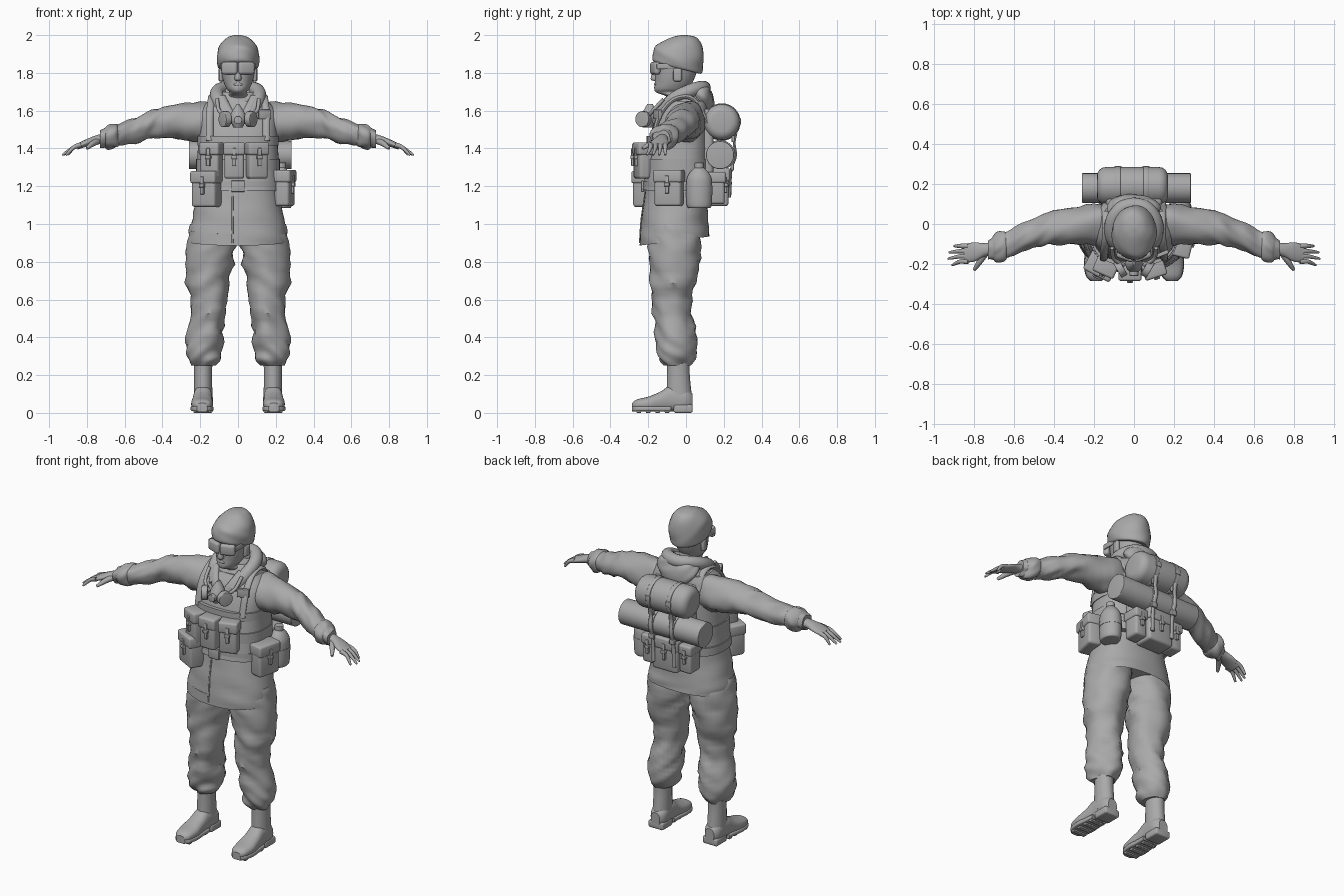
import bpy, bmesh
from math import radians, sin, cos, pi, copysign
from mathutils import Vector, Matrix, noise

if "Cube" in bpy.data.objects:
    bpy.data.objects.remove(bpy.data.objects["Cube"])

GREY = (.4, .4, .4, 1)
cloth = bpy.data.materials.new("plain_grey")
cloth.use_nodes = True
cloth.diffuse_color = GREY
cloth.node_tree.nodes["Principled BSDF"].inputs["Base Color"].default_value = GREY
parts = []
SIDES = {"left": 1, "right": -1}
ACROSS, UP, FORWARD = Vector((1, 0, 0)), Vector((0, 0, 1)), Vector((0, -1, 0))


def finish(name, bm, side=1):
    """Turn a bmesh into an object, flipping it across x when side is negative."""
    for vert in bm.verts:
        vert.co.x *= side
    bmesh.ops.recalc_face_normals(bm, faces=bm.faces)
    mesh = bpy.data.meshes.new(name)
    bm.to_mesh(mesh)
    bm.free()
    mesh.materials.append(cloth)
    obj = bpy.data.objects.new(name, mesh)
    bpy.context.collection.objects.link(obj)
    parts.append(obj)


def spline(rows, steps):
    """Smooth interpolation through rows of numbers."""
    result = []
    for i in range(len(rows) - 1):
        window = (rows[max(i - 1, 0)], rows[i], rows[i + 1], rows[min(i + 2, len(rows) - 1)])
        for t in [step / steps for step in range(steps)]:
            result.append([q + t / 2 * (r - p + t * (2 * p - 5 * q + 4 * r - s + t * (3 * (q - r) + s - p)))
                           for p, q, r, s in zip(*window)])
    return result + [rows[-1]]


def skin(bm, loops):
    """Bridge neighbouring loops and close both ends; returns the first cap."""
    for low, high in zip(loops, loops[1:]):
        for k in range(len(low)):
            bm.faces.new((low[k - 1], low[k], high[k], high[k - 1]))
    bm.faces.new(loops[-1])
    return bm.faces.new(loops[0])


def loft(name, rings, axis="Z", side=1, power=2, wrinkle=0, sides=32, hollow=0):
    """Rings are (position, centre a, centre b, radius a, radius b, optional tilt)."""
    bm = bmesh.new()
    loops = []
    for pos, ca, cb, ra, rb, tilt in spline([(*ring, 0)[:6] for ring in rings], 5):
        loop = []
        for angle in [2 * pi * k / sides for k in range(sides)]:
            u, w = [copysign(abs(f) ** (2 / power), f) for f in (cos(angle), sin(angle))]
            fold = wrinkle * noise.noise(Vector((cos(angle), sin(angle), pos * 17 + sin(angle + 1))))
            a, b, p = ca + u * (ra + fold), cb + w * (rb + fold), pos + tilt * w * rb
            loop.append(bm.verts.new({"Z": (a, b, p), "X": (p, a, b), "Y": (a, p, b)}[axis]))
        loops.append(loop)
    cap = skin(bm, loops)
    if hollow:
        bmesh.ops.recalc_face_normals(bm, faces=bm.faces)
        bmesh.ops.inset_individual(bm, faces=[cap], thickness=.01, depth=-hollow)
    finish(name, bm, side)


def tube(name, points, radius, side=1, flat=1, taper=0):
    """Sweep along points; flat squashes the section, taper thins the far end."""
    bm = bmesh.new()
    rows = [Vector(row) for row in spline(points, 5)]
    loops = []
    for i, row in enumerate(rows):
        along = rows[min(i + 1, len(rows) - 1)] - rows[max(i - 1, 0)]
        spin = UP.rotation_difference(along)
        size = radius * (1 - taper * (i / (len(rows) - 1)) ** 2)
        loops.append([bm.verts.new(row + spin @ Vector((cos(k * pi / 6) * size, sin(k * pi / 6) * size * flat, 0)))
                      for k in range(12)])
    skin(bm, loops)
    finish(name, bm, side)


def box(name, centre, size, turn=0, bevel=.004, side=1):
    bm = bmesh.new()
    bmesh.ops.create_cube(bm, size=1)
    bmesh.ops.scale(bm, vec=size, verts=bm.verts)
    bmesh.ops.bevel(bm, geom=bm.edges[:], offset=bevel, segments=3, profile=.5, affect="EDGES")
    bm.transform(Matrix.Translation(centre) @ Matrix.Rotation(radians(turn), 4, "Z"))
    finish(name, bm, side)


def drum(name, centre, direction, radius, depth, bevel=.004, side=1):
    """Cylinder pointing along a direction, with softened rims."""
    bm = bmesh.new()
    bmesh.ops.create_cone(bm, cap_ends=True, segments=32, radius1=radius, radius2=radius, depth=depth)
    rims = [e for e in bm.edges if abs(e.verts[0].co.z - e.verts[1].co.z) < depth / 2]
    bmesh.ops.bevel(bm, geom=rims, offset=bevel, segments=4, profile=.5, affect="EDGES")
    bm.transform(Matrix.Translation(centre) @ Vector(direction).to_track_quat("Z", "Y").to_matrix().to_4x4())
    finish(name, bm, side)


def pouch(name, centre, size, turn):
    """Pocket with a closing flap, strap and buckle on its outer face."""
    middle, (width, depth, height) = Vector(centre), size
    outward = Matrix.Rotation(radians(turn), 3, "Z") @ FORWARD
    front = middle + outward * depth / 2 + UP * height * .1
    box(name, middle, size, turn, bevel=.015)
    box(name + "_flap", middle + UP * height / 3, (width + .01, depth + .015, height * .35), turn, bevel=.012)
    box(name + "_strap", front, (.02, .025, height / 2), turn)
    box(name + "_buckle", front, (.03, .035, .02), turn)


# Coat, vest and belts
torso = [(1.18, 0, -.055, .215, .16), (1.45, 0, -.035, .2, .145), (1.58, 0, -.015, .2, .125), (1.65, 0, 0, .15, .1)]
loft("coat", [(.91, 0, -.06, .26, .185, .13), (1, 0, -.06, .25, .18, .06), *torso, (1.7, 0, 0, .09, .08)],
     power=2.3, wrinkle=.008, sides=48, hollow=.06)
loft("vest", [(z, x, y, wide + .01, deep + .012) for z, x, y, wide, deep in torso], power=2.6, wrinkle=.004, sides=48)
for name, z, height, wide in (("belt", 1.2, .05, .23), ("waist_band", 1.31, .07, .222), ("chest_band", 1.44, .05, .215)):
    loft(name, [(z + end * height / 2, 0, -.045, wide, wide - .05) for end in (-1, 1)], power=2.5, sides=48)
box("belt_buckle", (0, -.23, 1.2), (.07, .015, .06))
tube("coat_seam", [(-.03, -.244, .9), (-.03, -.235, 1.03), (-.03, -.212, 1.18)], .005)
box("chest_patch", (.14, -.15, 1.58), (.07, .02, .05), turn=22)

for label, s in SIDES.items():
    # Shoulder strap
    tube(label + "_shoulder_strap", [(.15, -.175, 1.44), (.15, -.14, 1.57), (.14, -.06, 1.66), (.14, .04, 1.66),
                                     (.14, .12, 1.52)], .02, s, flat=.6)
    # Sleeve, cuff and hand
    loft(label + "_sleeve", [(.1, 0, 1.55, .09, .09), (.2, 0, 1.54, .1, .107), (.4, -.02, 1.54, .085, .08),
                             (.5, -.045, 1.51, .075, .07), (.6, -.085, 1.48, .07, .06), (.67, -.115, 1.47, .064, .058),
                             (.73, -.13, 1.45, .05, .045)], "X", s, wrinkle=.016)
    loft(label + "_cuff", [(.63, -.1, 1.47, .06, .055), (.65, -.11, 1.47, .074, .068), (.69, -.12, 1.46, .07, .062),
                           (.71, -.12, 1.46, .05, .045)], "X", s, wrinkle=.018)
    loft(label + "_palm", [(.7, -.12, 1.455, .03, .027), (.75, -.13, 1.445, .034, .025), (.8, -.14, 1.43, .048, .02),
                           (.85, -.147, 1.41, .046, .016)], "X", s)
    for i, (finger, reach) in enumerate({"little": .9, "ring": .925, "middle": .93, "index": .91}.items()):
        y = -.11 - .026 * i
        tube(f"{label}_{finger}_finger", [(.83, y, 1.42), (.87, y, 1.405), (reach, y - .006 * i, 1.365)], .013, s, taper=.6)
    tube(label + "_thumb", [(.74, -.14, 1.44), (.77, -.185, 1.425), (.8, -.23, 1.4)], .018, s, taper=.6)
    # Trouser leg
    loft(label + "_trouser_leg", [(1, .13, -.06, .12, .125), (.88, .143, -.06, .13, .138), (.72, .16, -.065, .118, .126),
                                  (.56, .155, -.075, .092, .1), (.4, .175, -.05, .098, .11), (.3, .18, -.05, .092, .1),
                                  (.25, .18, -.045, .06, .07)], side=s, wrinkle=.022)
    # Boot
    loft(label + "_boot_shaft", [(.28, .185, -.04, .05, .06), (.2, .185, -.04, .048, .06), (.05, .185, -.035, .05, .07)],
         side=s)
    foot = [(.035, .184, .06, .03, .04), (0, .184, .07, .05, .058), (-.08, .186, .075, .05, .068),
            (-.14, .189, .06, .053, .05), (-.2, .19, .048, .058, .038), (-.26, .19, .043, .048, .028),
            (-.285, .19, .038, .025, .015)]
    loft(label + "_boot_foot", foot, "Y", s, power=2.4)
    loft(label + "_boot_sole", [(y, x, .022, wide + .003, .014) for y, x, z, wide, tall in foot[2:]], "Y", s, power=5)
    box(label + "_boot_heel", (.184, -.015, .022), (.1, .1, .044), bevel=.01, side=s)
    for row in range(4):
        box(label + "_sole_lug", (.19, -.1 - row * .05, .008), (.09, .025, .016), side=s)
    # Goggles and ear
    box(label + "_goggle_lens", (.044, -.163, 1.825), (.088, .035, .066), turn=20, bevel=.014, side=s)
    box(label + "_goggle_arm", (.09, -.1, 1.835), (.01, .11, .03), side=s)
    box(label + "_ear", (.09, -.045, 1.79), (.024, .045, .07), turn=-10, bevel=.01, side=s)
    # Hanging mask filter, neck strap and lapel
    drum(label + "_mask_filter", (.068, -.225, 1.555), (.85, -.5, 0), .042, .035, side=s)
    tube(label + "_mask_strap", [(.11, -.12, 1.66), (.1, -.175, 1.6), (.05, -.205, 1.56)], .01, s)
    tube(label + "_coat_lapel", [(.02, -.165, 1.54), (.055, -.145, 1.6), (.09, -.09, 1.67)], .025, s, flat=.6)

# Hanging mask body
loft("mask_body", [(1.51, 0, -.2, .022, .03), (1.55, 0, -.2, .042, .045), (1.59, 0, -.195, .035, .035),
                   (1.635, 0, -.19, .006, .015)])
drum("mask_valve", (0, -.245, 1.55), FORWARD, .022, .03)

# Head and face
loft("head", [(1.6, 0, -.015, .07, .075), (1.67, 0, -.03, .064, .07), (1.695, 0, -.075, .045, .08),
              (1.715, 0, -.078, .06, .09), (1.75, 0, -.065, .076, .1), (1.8, 0, -.055, .088, .11),
              (1.88, 0, -.045, .095, .12), (1.94, 0, -.03, .07, .09)])
loft("nose", [(1.758, 0, -.16, .01, .01), (1.77, 0, -.167, .018, .02), (1.83, 0, -.16, .01, .01)])
loft("lips", [(1.728, 0, -.155, .01, .01), (1.738, 0, -.157, .026, .012), (1.748, 0, -.157, .01, .01)])

# Knitted cap
loft("cap", [(1.825, 0, -.045, .1, .12, -.25), (1.84, 0, -.045, .108, .132, -.25), (1.89, 0, -.04, .112, .134, -.2),
             (1.93, 0, -.035, .105, .124, -.1), (1.965, 0, -.025, .083, .1), (1.99, 0, -.01, .052, .064),
             (2, 0, -.01, .015, .02)], wrinkle=.007)

# Collar and folded hood
loft("collar", [(1.58, 0, -.03, .11, .105), (1.64, 0, -.025, .09, .09), (1.69, 0, -.015, .08, .08, .2)], wrinkle=.012)
rim = [(.06, -.13, 1.58), (.105, -.07, 1.655), (.108, .01, 1.7), (.065, .075, 1.72)]
tube("hood_rim", [*rim, (0, .095, 1.72), *[(-x, y, z) for x, y, z in reversed(rim)]], .037)
loft("hood", [(1.56, 0, .125, .02, .012), (1.6, 0, .11, .075, .035), (1.66, 0, .085, .125, .06), (1.71, 0, .07, .12, .06),
              (1.74, 0, .06, .07, .04)], wrinkle=.02)

# Front and side pouches
ammo = (.105, .075, .19)
pouch("centre_ammo_pouch", (-.02, -.24, 1.335), ammo, 0)
pouch("left_ammo_pouch", (.1, -.225, 1.335), ammo, 18)
pouch("right_ammo_pouch", (-.14, -.213, 1.335), ammo, -24)
pouch("right_utility_pouch", (-.165, -.21, 1.185), (.14, .095, .19), -28)
pouch("left_utility_pouch", (.247, -.09, 1.19), (.145, .08, .19), 76)

# Canteen
loft("canteen", [(z, .23, .07, r, r * 1.2) for z, r in ((1.085, .04), (1.1, .055), (1.22, .057), (1.265, .046), (1.3, .02))])
drum("canteen_cap", (.23, .07, 1.31), UP, .025, .03)
loft("canteen_strap", [(z, .23, .07, .06, .071) for z in (1.17, 1.195)])

# Back pack: upper roll, bedroll, lower pockets and straps
drum("upper_pack_roll", (-.008, .19, 1.54), ACROSS, .095, .355, bevel=.045)
drum("bedroll", (.012, .18, 1.365), ACROSS, .074, .545)
box("pack_frame", (0, .11, 1.4), (.28, .07, .42), bevel=.02)
pouch("pack_centre_pocket", (-.01, .165, 1.195), (.17, .12, .2), 180)
for label, s in SIDES.items():
    pouch(label + "_pack_pocket", (s * .125 - .01, .155, 1.19), (.08, .1, .17), 180)
    x = s * .07 - .01
    drum(label + "_upper_pack_strap", (x, .19, 1.54), ACROSS, .099, .026)
    drum(label + "_bedroll_strap", (x, .18, 1.365), ACROSS, .08, .026)
    for z, y in ((1.545, .282), (1.45, .25), (1.3, .245)):
        box(label + "_pack_buckle", (x, y, z), (.036, .018, .032))
    tube(label + "_pack_strap", [(x, .232, 1.14), (x, .238, 1.28), (x, .262, 1.36), (x, .255, 1.43), (x, .265, 1.48)],
         .012, flat=.6)

# Smooth shading with crisp edges
for obj in bpy.context.selected_objects:
    obj.select_set(False)
for obj in parts:
    obj.select_set(True)
bpy.context.view_layer.objects.active = parts[0]
bpy.ops.object.shade_smooth_by_angle(angle=radians(40))
